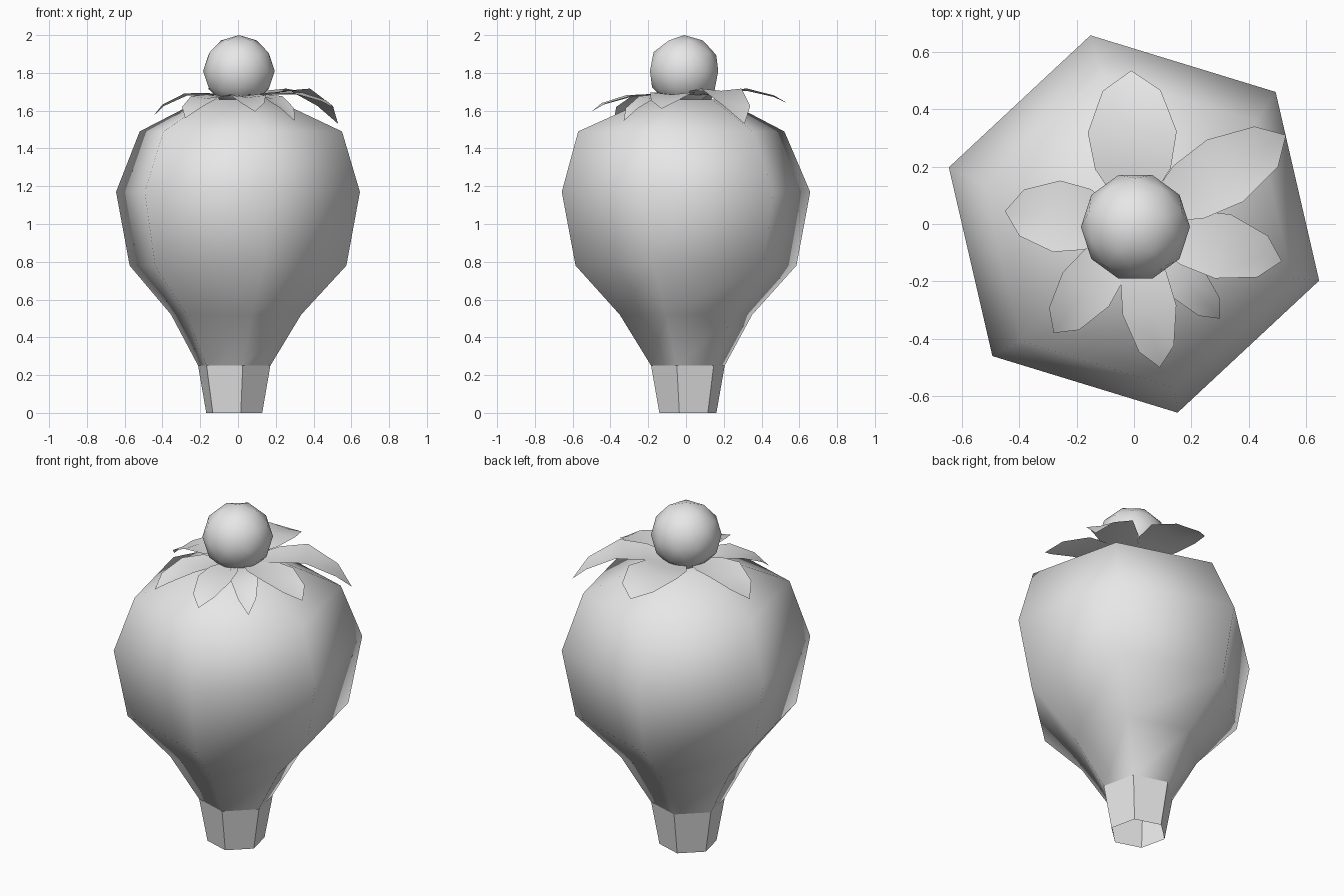
import bpy, bmesh, math
from mathutils import Vector

cube = bpy.data.objects.get("Cube")
if cube:
    bpy.data.objects.remove(cube, do_unlink=True)

grey = bpy.data.materials.new("plain_grey")
grey.use_nodes = True
grey.diffuse_color = (0.8, 0.8, 0.8, 1)
grey.node_tree.nodes["Principled BSDF"].inputs["Base Color"].default_value = (0.8, 0.8, 0.8, 1)


def finish(bm, name, smooth):
    """Turn a bmesh into a named grey object."""
    for f in bm.faces:
        f.smooth = smooth
    mesh = bpy.data.meshes.new(name)
    bm.to_mesh(mesh)
    bm.free()
    mesh.materials.append(grey)
    obj = bpy.data.objects.new(name, mesh)
    bpy.context.scene.collection.objects.link(obj)
    return obj


def hex_loft(name, rings, smooth, cap_top=False):
    """Six-sided loft through rings given as (x, y, z, radius)."""
    bm = bmesh.new()
    loops = []
    for x, y, z, r in rings:
        angles = [math.radians(60 * i - 17) for i in range(6)]
        loops.append([bm.verts.new((x + r * math.cos(a), y + r * math.sin(a), z)) for a in angles])
    for low, high in zip(loops, loops[1:]):
        for i in range(6):
            j = (i + 1) % 6
            bm.faces.new((low[i], low[j], high[j], high[i]))
    if cap_top:
        bm.faces.new(loops[-1])
    return finish(bm, name, smooth)


def leaf(name, tip, half_width, mid_z):
    """Cupped leaf running out from the crown centre to its tip."""
    bm = bmesh.new()
    end = Vector(tip)
    along = Vector((end.x, end.y, 0))
    side = Vector((-end.y, end.x, 0)).normalized() * half_width
    drop = mid_z - end.z
    # fraction of length, fraction of width, height
    rows = [(0.12, 0.3, 1.675), (0.36, 0.85, (1.675 + mid_z) / 2 + 0.005),
            (0.6, 1.0, mid_z), (0.87, 0.65, mid_z - 0.5 * drop)]
    strips = []
    for t, w, z in rows:
        centre = along * t + Vector((0, 0, z))
        lift = Vector((0, 0, 0.012 * w))
        strips.append([bm.verts.new(centre + side * w * s + lift * abs(s)) for s in (-1, 0, 1)])
    for a, b in zip(strips, strips[1:]):
        for i in range(2):
            bm.faces.new((a[i], b[i], b[i + 1], a[i + 1]))
    point = bm.verts.new(end)
    for i in range(2):
        bm.faces.new((strips[-1][i], point, strips[-1][i + 1]))
    return finish(bm, name, True)


# Open flat-sided neck at the bottom
neck_top = (-0.02, 0.01, 0.25, 0.2)
hex_loft("neck", [(-0.02, 0.01, 0, 0.155), neck_top], False)

# Smooth bulb
hex_loft("bulb", [neck_top, (-0.01, 0, 0.52, 0.36), (0, 0, 0.78, 0.6), (0, 0, 1.17, 0.675),
                  (0.015, -0.025, 1.49, 0.56), (0, 0, 1.66, 0.2)], True, cap_top=True)

# Ring of uneven leaves: tip, half width, height at the middle
leaves = {
    "back_leaf": ((-0.01, 0.535, 1.64), 0.155, 1.705),
    "back_left_leaf": ((0.53, 0.31, 1.53), 0.125, 1.705),
    "left_leaf": ((0.515, -0.13, 1.61), 0.115, 1.685),
    "front_left_leaf": ((0.3, -0.33, 1.545), 0.075, 1.665),
    "front_leaf": ((0.09, -0.5, 1.595), 0.095, 1.67),
    "front_right_leaf": ((-0.28, -0.38, 1.56), 0.1, 1.665),
    "right_leaf": ((-0.45, 0.045, 1.57), 0.125, 1.68),
}
for name, settings in leaves.items():
    leaf(name, *settings)

# Round knob on top
bm = bmesh.new()
bmesh.ops.create_icosphere(bm, subdivisions=2, radius=0.19)
knob = finish(bm, "top_knob", True)
knob.location = (0.005, -0.01, 1.81)
knob.rotation_euler.z = math.radians(18)
